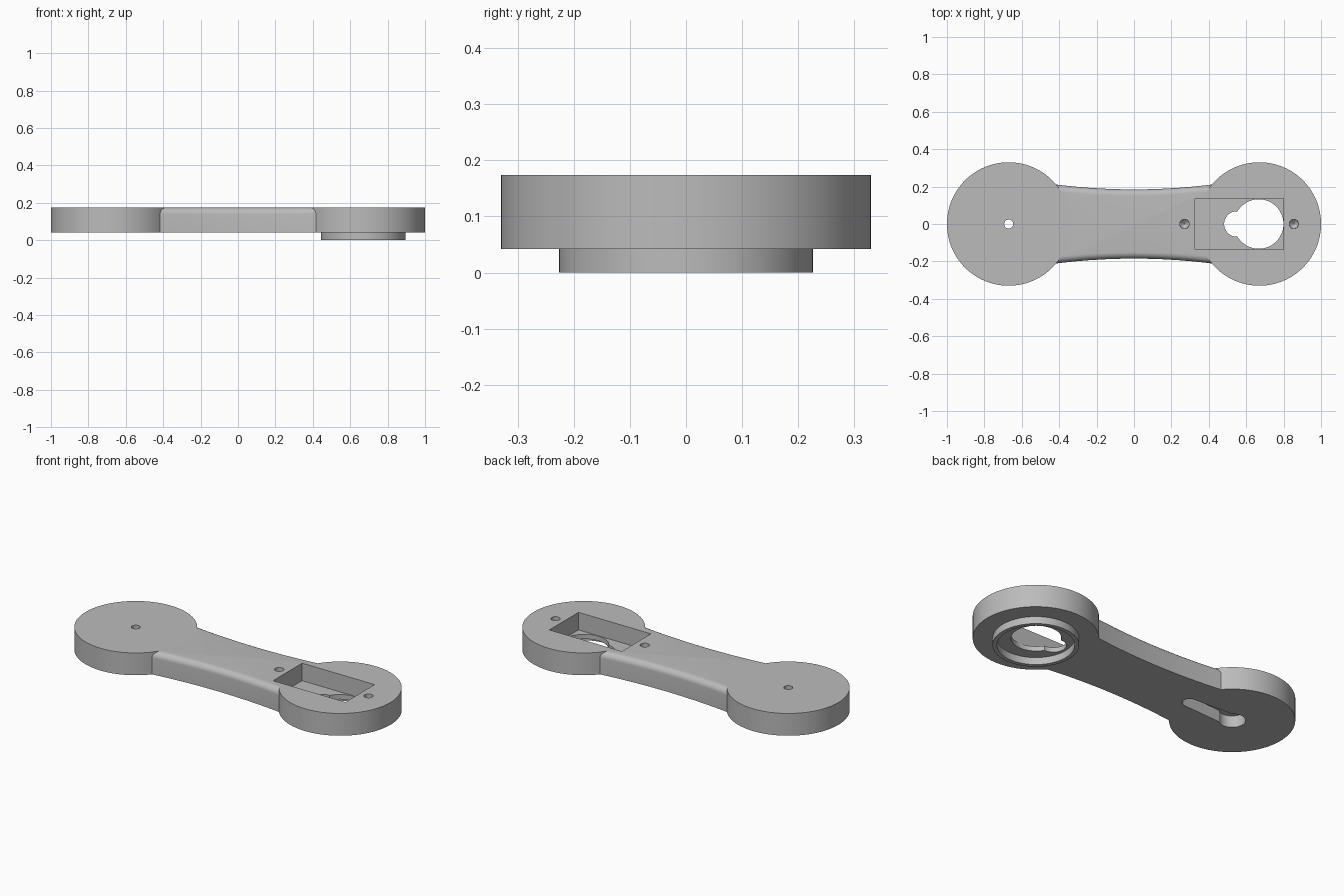
import bpy, bmesh, math

default = bpy.data.objects.get("Cube")
if default:
    bpy.data.objects.remove(default, do_unlink=True)

BASE, TOP = 0.042, 0.174      # underside and top of the body
HUB_X, HUB_R = 0.67, 0.33     # centres and radius of the round ends
SIDES = 128

grey = bpy.data.materials.new("plain grey")
grey.use_nodes = True
grey.diffuse_color = (0.5, 0.5, 0.5, 1)
grey.node_tree.nodes["Principled BSDF"].inputs["Base Color"].default_value = (0.5, 0.5, 0.5, 1)


def make_object(name, bm):
    bmesh.ops.recalc_face_normals(bm, faces=bm.faces)
    mesh = bpy.data.meshes.new(name)
    bm.to_mesh(mesh)
    bm.free()
    mesh.materials.append(grey)
    obj = bpy.data.objects.new(name, mesh)
    bpy.context.collection.objects.link(obj)
    return obj


def prism(name, outline, z0, z1, round_top=0):
    """Extrude an outline; optionally round the top edges of its long sides."""
    bm = bmesh.new()
    face = bm.faces.new([bm.verts.new((x, y, z0)) for x, y in outline])
    up = bmesh.ops.extrude_face_region(bm, geom=[face])["geom"]
    bmesh.ops.translate(bm, vec=(0, 0, z1 - z0),
                        verts=[g for g in up if isinstance(g, bmesh.types.BMVert)])
    if round_top:
        edges = [e for e in bm.edges
                 if all(abs(v.co.z - z1) < 1e-5 for v in e.verts)
                 and abs(e.verts[0].co.x - e.verts[1].co.x) > 1e-4]
        bmesh.ops.bevel(bm, geom=edges, offset=round_top, segments=8,
                        profile=0.5, affect='EDGES')
    return make_object(name, bm)


def cone(name, x, r_low, r_high, z0, z1, sides=SIDES):
    bm = bmesh.new()
    bmesh.ops.create_cone(bm, cap_ends=True, segments=sides,
                          radius1=r_low, radius2=r_high, depth=z1 - z0)
    bmesh.ops.translate(bm, verts=bm.verts, vec=(x, 0, (z0 + z1) / 2))
    return make_object(name, bm)


def disc(name, x, r, z0, z1, sides=SIDES):
    return cone(name, x, r, r, z0, z1, sides)


def combine(target, tool, operation):
    mod = target.modifiers.new(tool.name, 'BOOLEAN')
    mod.operation, mod.solver, mod.object = operation, 'EXACT', tool
    tool.hide_render = True
    bpy.context.view_layer.objects.active = target
    bpy.ops.object.modifier_apply(modifier=mod.name)
    bpy.data.objects.remove(tool, do_unlink=True)


# Waisted bar with concave sides and rounded top edges
steps = 32
xs = [-0.5 + i / steps for i in range(steps + 1)]
side = [(x, 0.185 + 0.15 * x * x) for x in xs]
outline = [(x, -y) for x, y in side] + side[::-1]
body = prism("link_arm", outline, BASE, TOP, 0.035)

# Round ends and the boss below one of them
for sign in (-1, 1):
    combine(body, disc("round_end", sign * HUB_X, HUB_R, BASE, TOP), 'UNION')
combine(body, disc("boss", HUB_X, 0.226, 0, 0.06), 'UNION')

# Recess inside the boss
combine(body, disc("boss_recess", HUB_X, 0.203, -0.1, BASE), 'DIFFERENCE')

# Rectangular pocket in the top, with a two-circle opening through its floor
pocket = [(0.325, -0.136), (0.8, -0.136), (0.8, 0.136), (0.325, 0.136)]
combine(body, prism("pocket", pocket, 0.07, 0.3), 'DIFFERENCE')
combine(body, disc("shaft_opening", 0.667, 0.132, -0.1, 0.1), 'DIFFERENCE')
combine(body, disc("cable_opening", 0.55, 0.068, -0.1, 0.1, 64), 'DIFFERENCE')

# Blind screw holes with pointed ends
for x in (0.27, 0.855):
    hole = disc("screw_hole", x, 0.025, 0.11, 0.3, 32)
    combine(body, hole, 'DIFFERENCE')
    combine(body, cone("screw_hole_tip", x, 0.001, 0.025, 0.09, 0.111, 32), 'DIFFERENCE')

# Keyed recess under the other end: hub circle, tapered slot and through hole
tip_x, tip_r = -0.38, 0.04
arc = [math.radians(-90 + 180 * i / 16) for i in range(17)]
slot = [(tip_x + tip_r * math.cos(a), tip_r * math.sin(a)) for a in arc]
slot += [(-HUB_X, 0.055), (-HUB_X, -0.055)]
combine(body, prism("horn_slot", slot, -0.1, 0.11), 'DIFFERENCE')
combine(body, disc("horn_hub", -HUB_X, 0.07, -0.1, 0.11, 64), 'DIFFERENCE')
combine(body, disc("axle_hole", -HUB_X, 0.024, -0.1, 0.3, 32), 'DIFFERENCE')

# Smooth curved walls, sharp rims
bpy.ops.object.select_all(action='DESELECT')
body.select_set(True)
bpy.context.view_layer.objects.active = body
bpy.ops.object.shade_smooth_by_angle(angle=math.radians(30))
